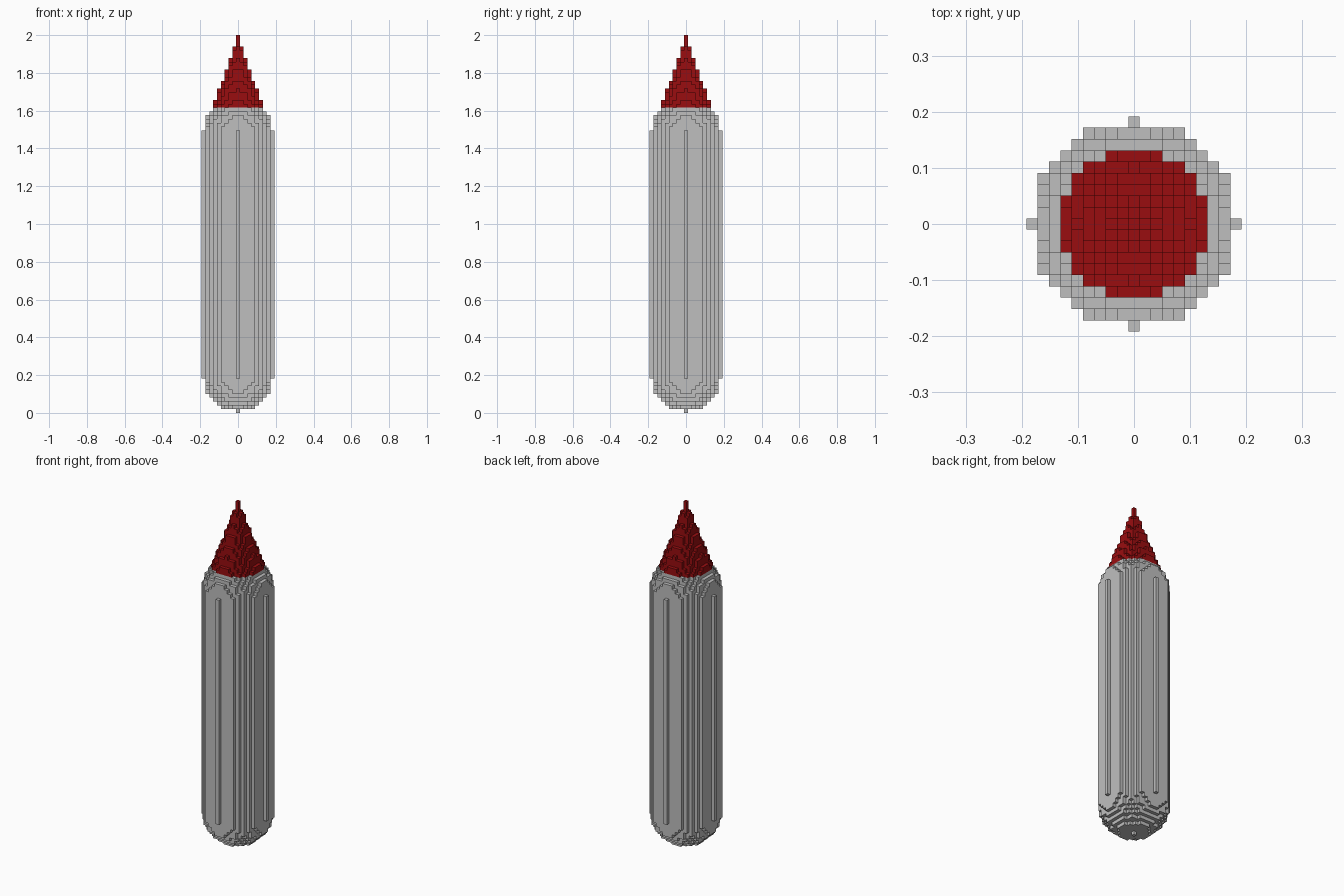
import bpy, bmesh
from mathutils import Vector

cube = bpy.data.objects.get("Cube")
if cube:
    bpy.data.objects.remove(cube, do_unlink=True)

U = 2 / 99            # size of one block
R = 9                 # hull radius in blocks
LOW, HIGH = 9, 73     # first and last layer of the straight shaft
CONE_START, TIP = 80, 98


def material(name, rgb):
    m = bpy.data.materials.new(name)
    m.use_nodes = True
    m.diffuse_color = (*rgb, 1)
    m.node_tree.nodes["Principled BSDF"].inputs["Base Color"].default_value = (*rgb, 1)
    return m


def disc(r2):
    """Block cells whose centres lie within a circle."""
    span = range(-R, R + 1)
    return {(i, j) for i in span for j in span if i * i + j * j <= r2 + 1e-6}


def block_stack(name, layers, mat):
    """Outer skin of stacked block discs; layers are (bottom, top, radius squared)."""
    bm = bmesh.new()
    cells = [set()] + [disc(r2) for _, _, r2 in layers] + [set()]

    def quad(*pts):
        bm.faces.new([bm.verts.new(Vector(p) * U) for p in pts])

    for n, (z0, z1, _) in enumerate(layers, 1):
        for i, j in cells[n]:
            a, b, c, d = i - .5, i + .5, j - .5, j + .5
            # Corners run anticlockwise; each side has its neighbour's offset
            ring = [(a, c), (b, c), (b, d), (a, d)]
            for s, (di, dj) in enumerate([(0, -1), (1, 0), (0, 1), (-1, 0)]):
                if (i + di, j + dj) not in cells[n]:
                    p, q = ring[s], ring[(s + 1) % 4]
                    quad((*p, z0), (*q, z0), (*q, z1), (*p, z1))
            if (i, j) not in cells[n + 1]:
                quad(*[(*p, z1) for p in ring])
            if (i, j) not in cells[n - 1]:
                quad(*[(*p, z0) for p in reversed(ring)])
    bmesh.ops.remove_doubles(bm, verts=bm.verts, dist=U * 0.01)
    mesh = bpy.data.meshes.new(name)
    bm.to_mesh(mesh)
    bm.free()
    mesh.materials.append(mat)
    obj = bpy.data.objects.new(name, mesh)
    bpy.context.collection.objects.link(obj)
    return obj


grey = material("light grey", (0.52, 0.52, 0.52))
red = material("dark red", (0.32, 0.004, 0.005))

# Hull: rounded bottom, long shaft with four thin ribs, rounded shoulder
hull = [(k, k + 1, R * R - (LOW - k) ** 2) for k in range(LOW)]
hull.append((LOW, HIGH + 1, R * R))
hull += [(k, k + 1, R * R - (k - HIGH) ** 2) for k in range(HIGH + 1, CONE_START)]
block_stack("hull", hull, grey)

# Nose cone: stepped taper up to a one-block tip
nose = [(k, k + 1, (R * (TIP - k) / (TIP - HIGH)) ** 2) for k in range(CONE_START, TIP + 1)]
block_stack("nose_cone", nose, red)
